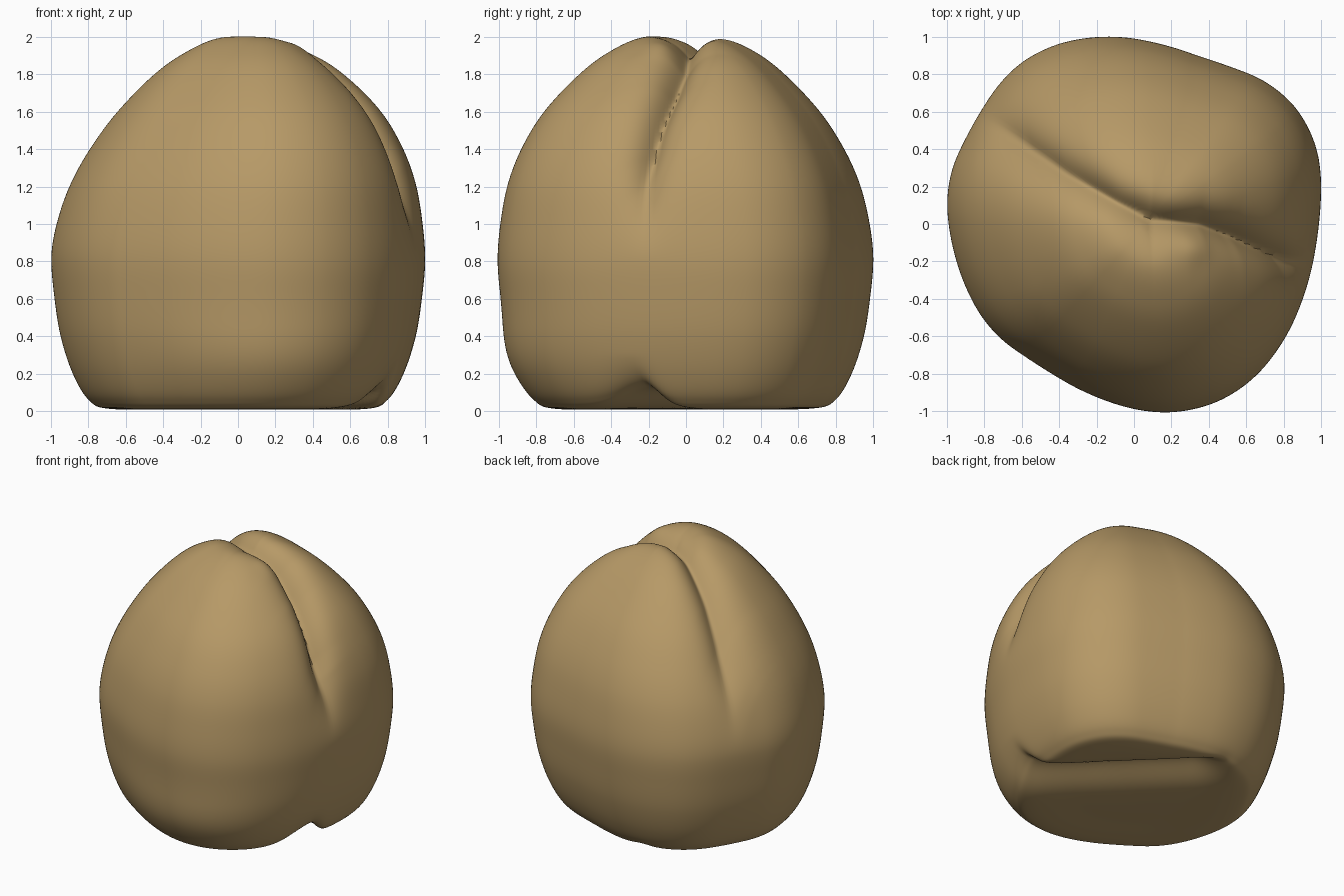
import bpy, bmesh, math
from mathutils import Vector

if "Cube" in bpy.data.objects:
    bpy.data.objects.remove(bpy.data.objects["Cube"])

SEGMENTS, RINGS = 240, 150
CENTRE = Vector((0, 0, 0.9))

# Plan outline, side profile (radius, height), and fold tables
OUTLINE = [(1, .25), (.95, .5), (.75, .74), (.45, .85), (.2, .94), (-.2, 1), (-.5, .93),
           (-.68, .8), (-.84, .55), (-1, .2), (-.98, -.05), (-.9, -.33), (-.77, -.56),
           (-.5, -.75), (-.2, -.92), (.05, -1), (.3, -1), (.58, -.88), (.8, -.62),
           (.92, -.33), (.98, 0)]
PROFILE = [(0, .01), (.35, .01), (.69, .012), (.8, .06), (.885, .2), (.95, .4), (.985, .62),
           (1, .82), (.98, 1.02), (.935, 1.22), (.855, 1.41), (.735, 1.6), (.56, 1.79),
           (.4, 1.92), (.2, 2.03), (0, 2.06)]
FOLD_Y = [(-.8, .57), (-.4, .3), (-.1, .13), (.1, .03), (.4, 0), (.6, -.07), (.9, -.22)]
FOLD_DEPTH = [(-.85, .02), (-.6, .09), (-.3, .13), (.1, .17), (.55, .18), (.85, .14), (1, .07)]
FRONT_WIDTH = [(-.8, .18), (0, .15), (.3, .1), (.6, .08)]


def lookup(table, x):
    """Piecewise linear value, held at both ends."""
    if x <= table[0][0]:
        return table[0][1]
    for (a, u), (b, v) in zip(table, table[1:]):
        if x <= b:
            return u + (v - u) * (x - a) / (b - a)
    return table[-1][1]


def spline(points, t):
    """Smooth curve through the points, t from zero to one."""
    f = t * (len(points) - 1)
    i = min(int(f), len(points) - 2)
    a, b, c, d = (Vector(points[max(0, min(k, len(points) - 1))]) for k in range(i - 1, i + 3))
    u = f - i
    return b + (c - a) * (u / 2) + (a * 2 - b * 5 + c * 4 - d) * (u * u / 2) \
        + (b * 3 - a - c * 3 + d) * (u ** 3 / 2)


def ramp(x):
    x = max(0, min(1, x))
    return x * x * (3 - 2 * x)


polar = sorted((math.atan2(y, x) % math.tau, math.hypot(x, y)) for x, y in OUTLINE)
polar = [(a + k * math.tau, r) for k in (-1, 0, 1) for a, r in polar]


def plan_radius(angle):
    return sum(lookup(polar, angle + k * .05) for k in range(-3, 4)) / 7


def fold(p):
    """Press the top fold, the curled end and the underside crease into the body."""
    x, y, z = p
    if z > .8:
        side = y - lookup(FOLD_Y, x)
        width = .085 if side > 0 else lookup(FRONT_WIDTH, x)
        soft = math.hypot(side, .025) - .025
        depth = lookup(FOLD_DEPTH, x) * math.exp(-soft / width) * ramp((z - .8) / .6)
        curl = math.exp(-((x - .34) ** 2 + (y + .12) ** 2) / .007) if z > 1.5 else 0
        p = p - (p - CENTRE).normalized() * (depth - .02 * curl)
    elif z < .3:
        along, across = (y - x) * .707, (x + y) * .707 - .38
        width = .07 if across > 0 else .2
        lift = math.exp(-(across / width) ** 2) * ramp((.75 - along) / .35)
        lift *= ramp((along + 1) / .35)
        p = p + Vector((0, 0, .11 * lift * (1 - z / .3)))
    return p


# Lofted body, leaning slightly towards its front and left near the top
bm = bmesh.new()
angles = [math.tau * i / SEGMENTS for i in range(SEGMENTS)]
plans = [plan_radius(a) for a in angles]
rows = []
for j in range(1, RINGS):
    r, z = spline(PROFILE, j / RINGS)
    lean = ramp((z - .8) / .9)
    row = []
    for a, plan in zip(angles, plans):
        belly = .03 * max(0, math.cos(a + 1.4)) ** 4 * math.exp(-((z - .26) / .2) ** 2)
        radius = r * plan * (1 + belly)
        x = .06 * lean + radius * math.cos(a) * (1 - .03 * lean)
        y = radius * math.sin(a) - .02 * lean
        row.append(bm.verts.new(fold(Vector((x, y, z)))))
    rows.append(row)
for low, high in zip(rows, rows[1:]):
    for i in range(SEGMENTS):
        k = (i + 1) % SEGMENTS
        bm.faces.new((low[i], low[k], high[k], high[i]))
bm.faces.new(rows[0][::-1])
bm.faces.new(rows[-1])

mesh = bpy.data.meshes.new("folded_body")
bm.to_mesh(mesh)
bm.free()
body = bpy.data.objects.new("folded_body", mesh)
bpy.context.collection.objects.link(body)

# Tan surface
tan = bpy.data.materials.new("tan")
tan.use_nodes = True
tan.diffuse_color = (.47, .32, .135, 1)
tan.node_tree.nodes["Principled BSDF"].inputs["Base Color"].default_value = tan.diffuse_color
mesh.materials.append(tan)

bpy.context.view_layer.objects.active = body
body.select_set(True)
bpy.ops.object.shade_smooth_by_angle(angle=math.radians(60))
